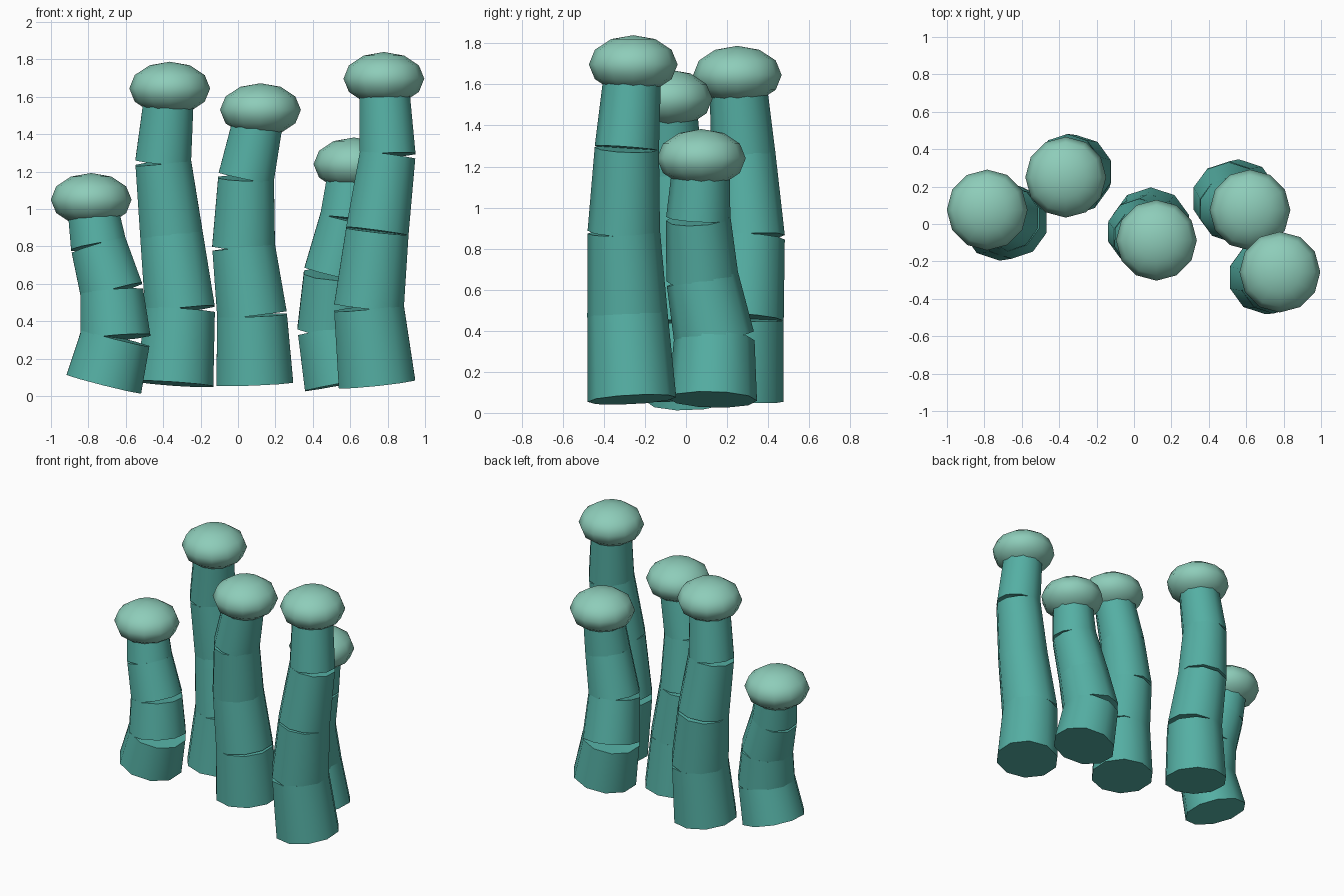
import bpy, math
from mathutils import Vector

if "Cube" in bpy.data.objects:
    bpy.data.objects.remove(bpy.data.objects["Cube"])

def material(name, rgb):
    m = bpy.data.materials.new(name)
    m.diffuse_color = (*rgb, 1)
    m.use_nodes = True
    m.node_tree.nodes["Principled BSDF"].inputs["Base Color"].default_value = m.diffuse_color
    return m

STALK = material("teal", (0.09, 0.43, 0.37))
CAP = material("pale_green", (0.27, 0.61, 0.49))
BASE_Z, BASE_R, TOP_R, PARTS = 0.065, 0.216, 0.137, 4

def finish(name, mat, angle):
    ob = bpy.context.object
    ob.name = name
    ob.data.materials.append(mat)
    bpy.ops.object.shade_smooth_by_angle(angle=math.radians(angle))
    return ob

def radius(k):
    return BASE_R + (TOP_R - BASE_R) * k / PARTS

def stalk(name, top_z, path):
    # joints are evenly spaced in height, wandering sideways
    step = (top_z - BASE_Z) / PARTS
    pts = [Vector((x, y, BASE_Z + step * k)) for k, (x, y) in enumerate(path)]
    # straight tapered segments, each square to its own direction
    for k in range(PARTS):
        a, b = pts[k], pts[k + 1]
        d = b - a
        bpy.ops.mesh.primitive_cone_add(vertices=10, radius1=radius(k),
                                        radius2=radius(k + 1), depth=d.length,
                                        location=(a + b) / 2)
        ob = finish(f"{name}_segment_{k + 1}", STALK, 45)
        ob.rotation_mode = 'QUATERNION'
        ob.rotation_quaternion = Vector((0, 0, 1)).rotation_difference(d)
    # squashed round cap
    bpy.ops.mesh.primitive_uv_sphere_add(segments=12, ring_count=6, radius=0.216,
                                         location=pts[-1])
    ob = finish(f"{name}_cap", CAP, 60)
    ob.scale = (1, 1, 0.66)

stalk("left_stalk", 1.05,
      [(-.717, .02), (-.655, .01), (-.675, .03), (-.745, .05), (-.785, .075)])
stalk("back_left_stalk", 1.645,
      [(-.337, .26), (-.31, .28), (-.355, .305), (-.40, .28), (-.365, .25)])
stalk("middle_stalk", 1.53,
      [(.09, -.02), (.075, -.035), (.03, -.04), (.043, -.075), (.12, -.087)])
stalk("back_right_stalk", 1.24,
      [(.56, .13), (.505, .138), (.52, .08), (.587, .06), (.62, .075)])
stalk("right_stalk", 1.697,
      [(.743, -.263), (.70, -.285), (.745, -.303), (.80, -.288), (.78, -.257)])
